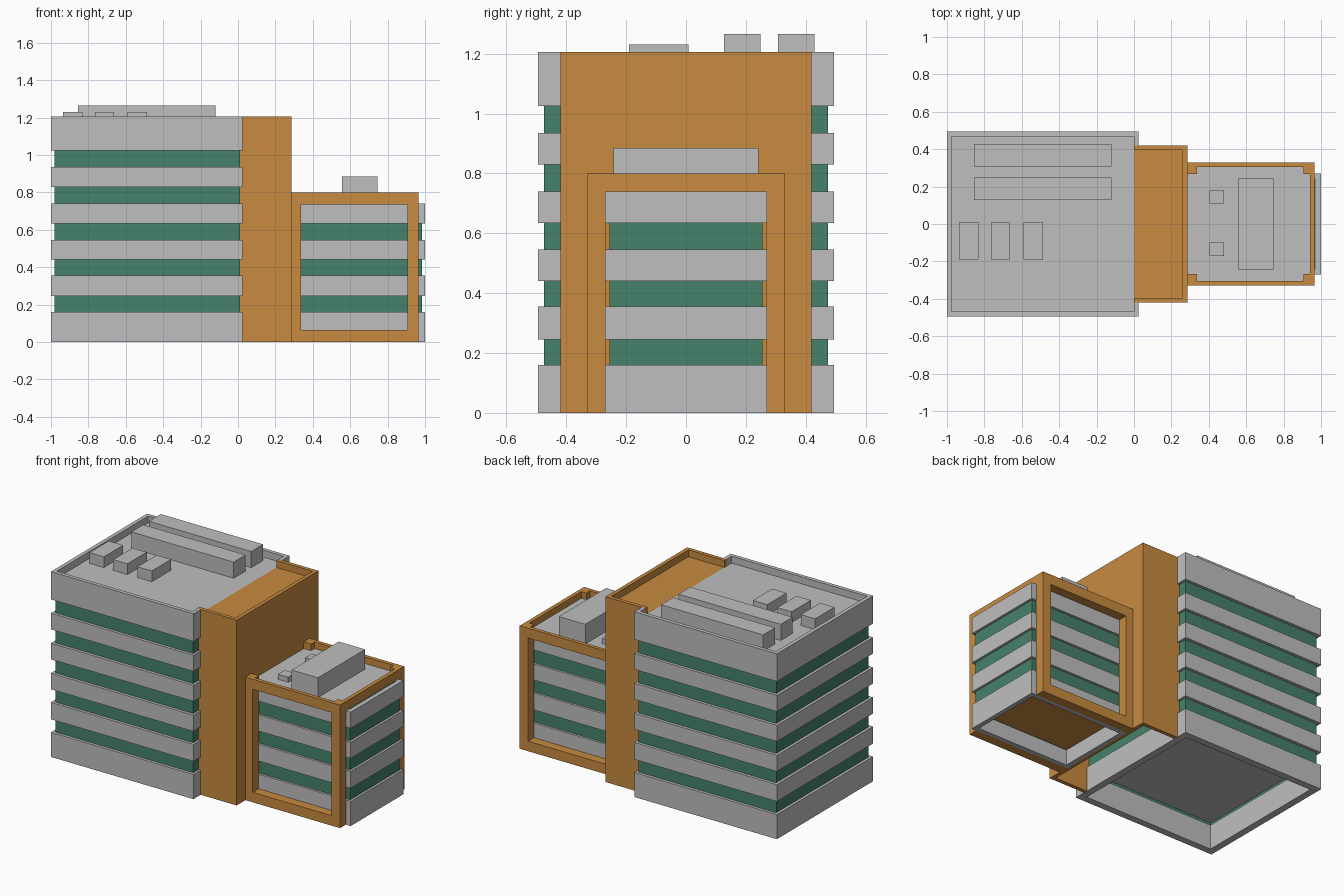
import bpy

cube = bpy.data.objects.get("Cube")
if cube:
    bpy.data.objects.remove(cube, do_unlink=True)


def material(name, rgb):
    mat = bpy.data.materials.new(name)
    mat.use_nodes = True
    mat.diffuse_color = (*rgb, 1)
    mat.node_tree.nodes["Principled BSDF"].inputs["Base Color"].default_value = (*rgb, 1)
    return mat


GREY = material("concrete grey", (0.52, 0.52, 0.52))
OCHRE = material("ochre cladding", (0.578, 0.258, 0.051))
GREEN = material("green glass", (0.061, 0.223, 0.147))


def boxes(name, mat, spans):
    """One object made of boxes, each given as x, y and z spans."""
    verts, faces = [], []
    for xs, ys, zs in spans:
        n = len(verts)
        verts += [(x, y, z) for x in xs for y in ys for z in zs]
        for quad in ((0, 1, 3, 2), (4, 6, 7, 5), (0, 4, 5, 1),
                     (2, 3, 7, 6), (0, 2, 6, 4), (1, 5, 7, 3)):
            faces.append([n + i for i in quad])
    mesh = bpy.data.meshes.new(name)
    mesh.from_pydata(verts, [], faces)
    mesh.materials.append(mat)
    obj = bpy.data.objects.new(name, mesh)
    bpy.context.collection.objects.link(obj)
    return obj


def ring(xs, y, zs, t):
    """Four walls of thickness t around a rectangle, open above and below."""
    (a, b), inner = xs, (xs[0] + t, xs[1] - t)
    return [((a, a + t), (-y, y), zs), ((b - t, b), (-y, y), zs),
            (inner, (-y, t - y), zs), (inner, (y - t, y), zs)]


def mirrored(xs, ys, zs):
    """A box and its copy across the y = 0 plane."""
    return [(xs, ys, zs), (xs, (-ys[1], -ys[0]), zs)]


# Storey bands shared by tower and wing
LEVELS = [(0, 0.16), (0.245, 0.355), (0.44, 0.545), (0.635, 0.74), (0.83, 0.935)]
TOP = 1.205
ROOF = 1.16

# Tower
for i, zs in enumerate(LEVELS):
    boxes(f"tower_band_{i + 1}", GREY, ring((-1, 0.025), 0.494, zs, 0.045))
boxes("tower_top_band", GREY, [
    ((-1, -0.975), (-0.494, 0.494), (1.025, TOP)),
    *mirrored((-0.975, 0.025), (0.469, 0.494), (1.025, TOP)),
    *mirrored((0, 0.025), (0.42, 0.469), (1.025, TOP))])
boxes("tower_glass", GREEN, ring((-0.982, 0.01), 0.475, (0.1, 1.1), 0.02))
boxes("tower_floor", GREY, [((-0.965, -0.005), (-0.458, 0.458), (0.18, 0.2))])
boxes("tower_roof", GREY, [((-0.98, 0), (-0.475, 0.475), (1.03, ROOF))])

# Stair core, open underneath
boxes("core_walls", OCHRE, [
    ((0.26, 0.285), (-0.42, 0.42), (0, TOP)),
    *mirrored((0.0, 0.26), (0.395, 0.42), (0, TOP))])
boxes("core_roof", OCHRE, [((0, 0.27), (-0.4, 0.4), (1.03, ROOF))])

# Wing bands and glass, running out through the end wall as a bay
for i, zs in enumerate(LEVELS[:4]):
    boxes(f"wing_band_{i + 1}", GREY, ring((0.28, 1), 0.27, zs, 0.03))
boxes("wing_glass", GREEN, ring((0.28, 0.985), 0.255, (0.1, 0.735), 0.02))
boxes("wing_floor", OCHRE, [((0.285, 0.97), (-0.245, 0.245), (0.1, 0.12))])

# Wing picture frames on front and back
depth = (0.268, 0.33)
boxes("wing_frames", OCHRE, [
    *mirrored((0.285, 0.337), depth, (0, 0.8)),
    *mirrored((0.905, 0.965), depth, (0, 0.8)),
    *mirrored((0.337, 0.905), depth, (0, 0.065)),
    *mirrored((0.337, 0.905), depth, (0.735, 0.755)),
    *mirrored((0.337, 0.905), (0.305, 0.33), (0.755, 0.8))])
boxes("wing_end_parapet", OCHRE, [((0.94, 0.965), (-0.268, 0.268), (0.74, 0.8))])
boxes("wing_roof", GREY, [((0.285, 0.942), (-0.306, 0.306), (0.741, 0.757))])

# Rooftop plant
for i, x in enumerate((-0.935, -0.765, -0.59)):
    boxes(f"tower_vent_{i + 1}", GREY, [((x, x + 0.103), (-0.19, 0.008), (ROOF, 1.23))])
for i, y in enumerate((0.127, 0.307)):
    boxes(f"tower_duct_{i + 1}", GREY, [((-0.856, -0.12), (y, y + 0.122), (ROOF, 1.265))])
boxes("wing_plant_room", GREY, [((0.555, 0.745), (-0.242, 0.242), (0.755, 0.885))])
for i, y in enumerate((-0.17, 0.11)):
    boxes(f"wing_vent_{i + 1}", GREY, [((0.405, 0.48), (y, y + 0.07), (0.755, 0.79))])
